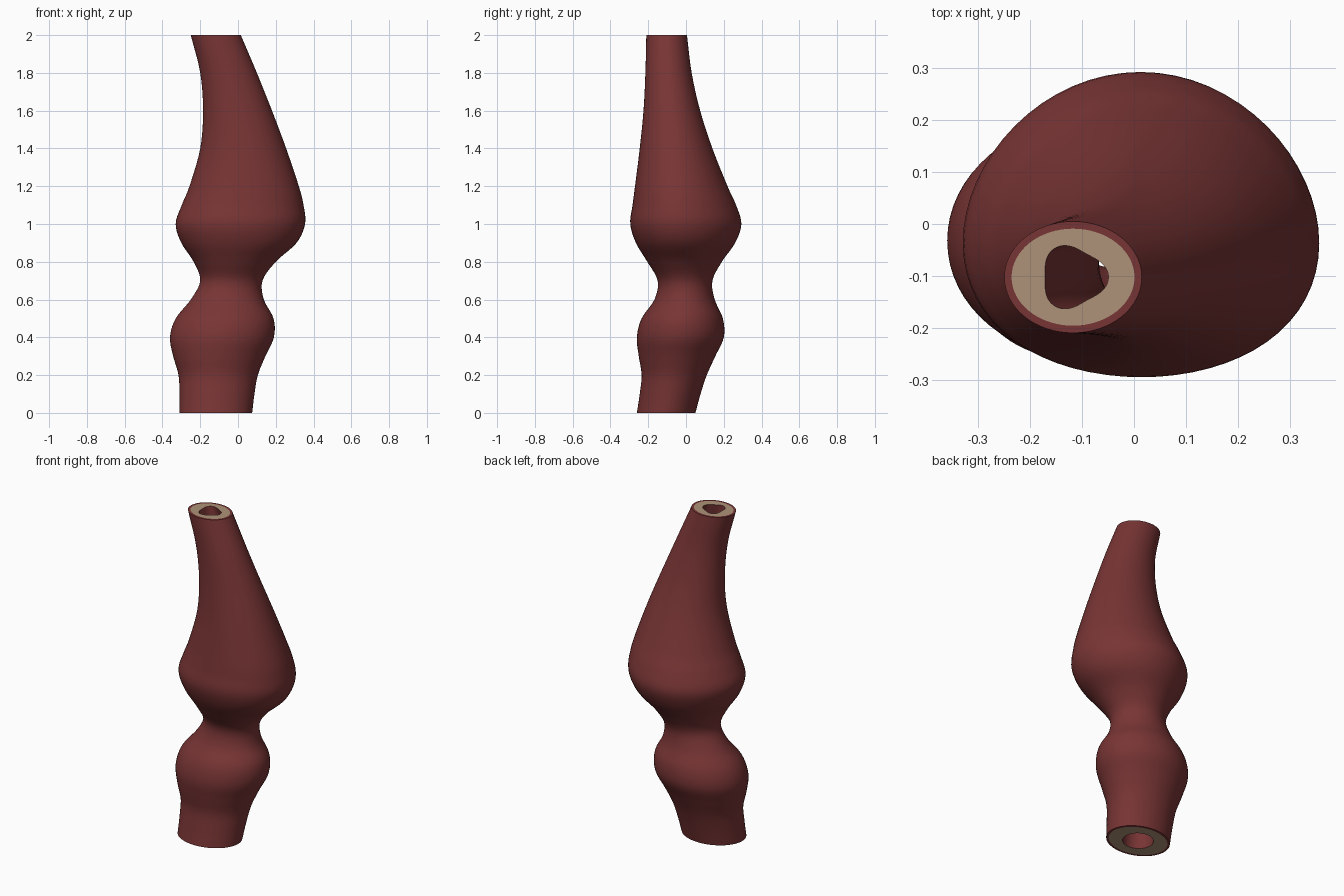
import bpy, bmesh, math

cube = bpy.data.objects.get("Cube")
if cube:
    bpy.data.objects.remove(cube, do_unlink=True)


def material(name, rgb):
    m = bpy.data.materials.new(name)
    m.use_nodes = True
    m.diffuse_color = (*rgb, 1)
    m.node_tree.nodes["Principled BSDF"].inputs["Base Color"].default_value = (*rgb, 1)
    return m


SIDES, STEPS = 64, 5

# Outline stations: height, x min, x max, y min, y max
stations = [
    (0.0, -.31, .075, -.26, .05),
    (0.1, -.31, .087, -.245, .077),
    (0.2, -.315, .105, -.235, .11),
    (0.3, -.343, .145, -.25, .155),
    (0.4, -.36, .19, -.26, .2),
    (0.5, -.33, .188, -.235, .195),
    (0.6, -.25, .137, -.167, .152),
    (0.7, -.2, .13, -.15, .14),
    (0.8, -.235, .2, -.205, .19),
    (0.9, -.3, .31, -.265, .26),
    (1.0, -.33, .355, -.295, .293),
    (1.1, -.298, .347, -.283, .265),
    (1.2, -.257, .322, -.27, .22),
    (1.4, -.2, .255, -.245, .14),
    (1.6, -.185, .18, -.225, .075),
    (1.8, -.2, .1, -.215, .03),
    (2.0, -.25, .015, -.21, .005),
]


def smooth_path(pts):
    """Catmull-Rom interpolation through the stations."""
    out = []
    for i in range(len(pts) - 1):
        a, b, c, d = pts[max(i - 1, 0)], pts[i], pts[i + 1], pts[min(i + 2, len(pts) - 1)]
        if i == 0:
            a = [2 * p - q for p, q in zip(b, c)]
        if i == len(pts) - 2:
            d = [2 * q - p for p, q in zip(b, c)]
        for s in range(STEPS):
            t = s / STEPS
            out.append([q + t / 2 * (r - p + t * (2*p - 5*q + 4*r - u + t * (3*(q - r) + u - p)))
                        for p, q, r, u in zip(a, b, c, d)])
    return out + [list(pts[-1])]


bm = bmesh.new()


def ring(sec, inset=0.0, canal=False):
    z, x0, x1, y0, y1 = sec
    rx, ry = (x1 - x0) / 2 - inset, (y1 - y0) / 2 - inset
    skew = 0.12 * math.exp(-((z - 1) / 0.35) ** 2)
    verts = []
    for k in range(SIDES):
        a = math.tau * k / SIDES
        c, s = math.cos(a), math.sin(a)
        if canal:  # three-lobed hollow at the top, rounder lower down
            f = 1 + 0.06 * z * math.cos(3 * a)
            px, py = 0.46 * rx * f * c, 0.54 * ry * f * s
        else:
            px, py = rx * c, ry * (s - skew * c * c)
        verts.append(bm.verts.new(((x0 + x1) / 2 + px, (y0 + y1) / 2 + py, z)))
    return verts


def bridge(lower, upper, mat=0):
    for k in range(SIDES):
        j = (k + 1) % SIDES
        f = bm.faces.new((lower[k], lower[j], upper[j], upper[k]))
        f.material_index = mat


# Outer wall and inner canal
sections = smooth_path(stations)
outer = [ring(s) for s in sections]
canal = [ring(s, canal=True) for s in sections]
for i in range(len(sections) - 1):
    bridge(outer[i], outer[i + 1])
    bridge(canal[i + 1], canal[i])

# Cut ends: thin skin rim, then pale ring around the canal
for end in (0, -1):
    rim = ring(sections[end], inset=0.014)
    loops = [outer[end], rim, canal[end]]
    for n, mat in ((0, 0), (1, 1)):
        pair = loops[n:n + 2] if end == -1 else loops[n:n + 2][::-1]
        bridge(pair[0], pair[1], mat)

bmesh.ops.recalc_face_normals(bm, faces=bm.faces)
mesh = bpy.data.meshes.new("hollow_stem")
bm.to_mesh(mesh)
bm.free()
mesh.materials.append(material("dark red skin", (0.19, 0.035, 0.035)))
mesh.materials.append(material("pale tan core", (0.42, 0.29, 0.19)))
stem = bpy.data.objects.new("hollow_stem", mesh)
bpy.context.collection.objects.link(stem)
bpy.ops.object.select_all(action='DESELECT')
stem.select_set(True)
bpy.context.view_layer.objects.active = stem
bpy.ops.object.shade_smooth_by_angle(angle=math.radians(40))
